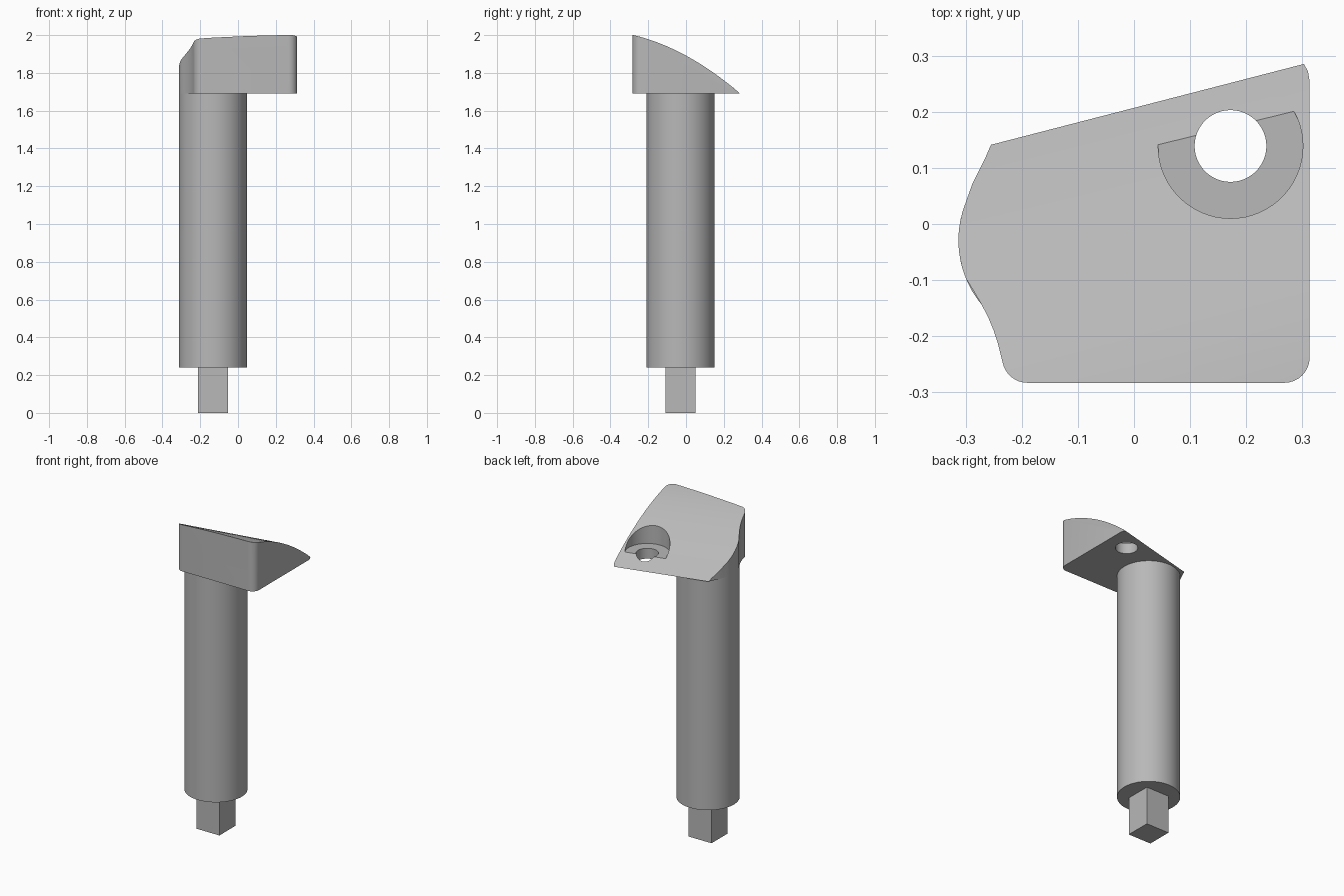
import bpy, bmesh, math
from mathutils import Vector

cube = bpy.data.objects.get("Cube")
if cube:
    bpy.data.objects.remove(cube, do_unlink=True)

steel = bpy.data.materials.new("grey steel")
steel.use_nodes = True
steel.diffuse_color = (0.48, 0.48, 0.48, 1)
steel.node_tree.nodes["Principled BSDF"].inputs["Base Color"].default_value = steel.diffuse_color

AXIS = Vector((-0.133, -0.029))   # shaft centre
RADIUS = 0.18
BASE = 1.69                       # underside of the head


def arc(center, r, a0, a1, n):
    angles = [math.radians(a0 + (a1 - a0) * i / n) for i in range(n + 1)]
    return [(center[0] + r * math.cos(a), center[1] + r * math.sin(a)) for a in angles]


def loft(name, ring_a, ring_b):
    """Closed solid between two matching rings of 3D points."""
    bm = bmesh.new()
    a = [bm.verts.new(p) for p in ring_a]
    b = [bm.verts.new(p) for p in ring_b]
    n = len(a)
    for i in range(n):
        bm.faces.new((a[i], a[(i + 1) % n], b[(i + 1) % n], b[i]))
    bm.faces.new(a[::-1])
    bm.faces.new(b)
    bmesh.ops.recalc_face_normals(bm, faces=bm.faces)
    mesh = bpy.data.meshes.new(name)
    bm.to_mesh(mesh)
    bm.free()
    mesh.materials.append(steel)
    obj = bpy.data.objects.new(name, mesh)
    bpy.context.collection.objects.link(obj)
    return obj


def prism(name, outline, z0, z1):
    return loft(name, [(x, y, z0) for x, y in outline], [(x, y, z1) for x, y in outline])


def activate(obj):
    bpy.ops.object.select_all(action='DESELECT')
    obj.select_set(True)
    bpy.context.view_layer.objects.active = obj


def carve(obj, tool, operation):
    activate(obj)
    mod = obj.modifiers.new("carve", 'BOOLEAN')
    mod.object, mod.operation, mod.solver = tool, operation, 'EXACT'
    bpy.ops.object.modifier_apply(modifier=mod.name)
    bpy.data.objects.remove(tool, do_unlink=True)


# Square drive and round shaft
square = [(AXIS.x + sx * 0.08, AXIS.y + sy * 0.08) for sx, sy in ((-1, -1), (1, -1), (1, 1), (-1, 1))]
drive = prism("square_drive", square, 0, 0.24)
shaft = prism("shaft", arc(AXIS, RADIUS, 0, 354, 59), 0.24, BASE)

# Head: outline with rounded front corners, blending into the shaft on one side
outline = (
    [(0.295, 0.32), (0.303, 0.285), (0.31, 0.272), (0.313, 0.255)]
    + arc((0.268, -0.238), 0.045, 0, -90, 8)
    + arc((-0.19, -0.238), 0.045, -90, -170, 8)
    + [(-0.242, -0.215), (-0.25, -0.19), (-0.26, -0.166), (-0.272, -0.143), (-0.286, -0.119)]
    + arc(AXIS, RADIUS, 202, 158, 8)
    + [(-0.288, 0.072), (-0.275, 0.098), (-0.265, 0.118), (-0.255, 0.141), (-0.232, 0.2)])
head = prism("head", outline, BASE, 2.2)

# Curved top, sloping down to a straight slanted rear edge
along = Vector((0.968, 0.25))
inward = Vector((0.25, -0.968))


def top_ring(s):
    ring = []
    for i in range(40):
        u = -0.1 + 0.02 * i
        p = Vector((0, 0.207)) + along * s + inward * u
        rise = (0.889 * u - 0.588 * u * u) * (1 + 0.155 * (0.3 - p.x))
        ring.append((p.x, p.y, BASE + rise))
    first, last = ring[0], ring[-1]
    return ring + [(last[0], last[1], 1.3), (first[0], first[1], 1.3)]


carve(head, loft("top_cutter", top_ring(-0.6), top_ring(0.6)), 'INTERSECT')

# Counterbored screw hole
HOLE = (0.172, 0.139)
carve(head, prism("counterbore_cutter", arc(HOLE, 0.129, 0, 354, 59), 1.755, 2.4), 'DIFFERENCE')
carve(head, prism("hole_cutter", arc(HOLE, 0.064, 0, 352.5, 47), 1.5, 2.4), 'DIFFERENCE')

for part in (shaft, head):
    activate(part)
    bpy.ops.object.shade_smooth_by_angle(angle=math.radians(25))
